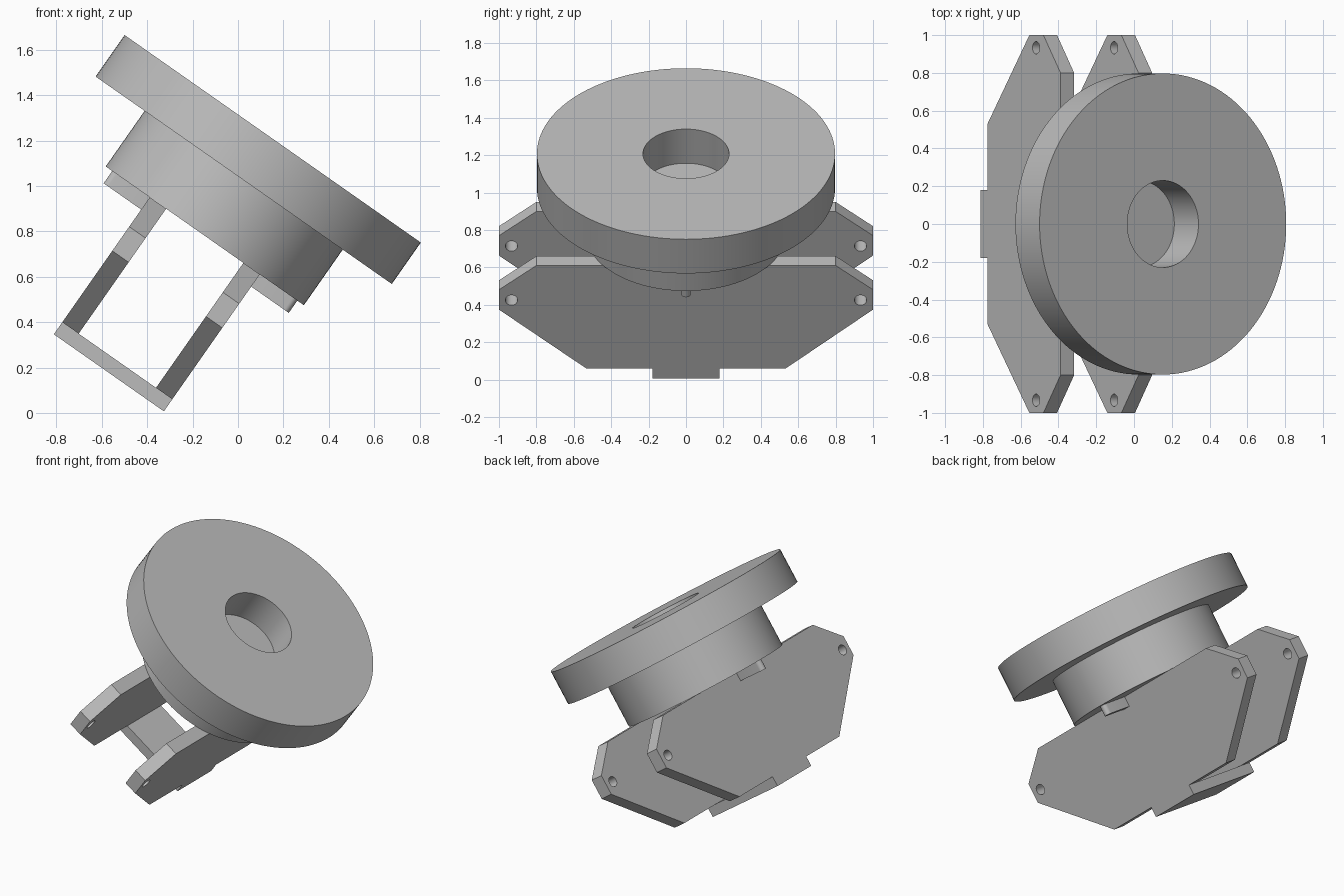
import bpy, bmesh
from math import radians, pi, cos, sin
from mathutils import Matrix, Vector

cube = bpy.data.objects.get("Cube")
if cube:
    bpy.data.objects.remove(cube, do_unlink=True)

# Tilted working frame: local z is the disc axis, origin at the disc's top centre
FRAME = Matrix.Translation((0.153, 0, 1.208)) @ Matrix.Rotation(radians(35), 4, 'Y')

grey = bpy.data.materials.new("plain grey")
grey.use_nodes = True
COLOUR = (0.5, 0.5, 0.5, 1)
grey.diffuse_color = COLOUR
grey.node_tree.nodes["Principled BSDF"].inputs["Base Color"].default_value = COLOUR


def finish(name, bm, smooth=True):
    bmesh.ops.recalc_face_normals(bm, faces=bm.faces)
    mesh = bpy.data.meshes.new(name)
    bm.to_mesh(mesh)
    bm.free()
    obj = bpy.data.objects.new(name, mesh)
    bpy.context.collection.objects.link(obj)
    obj.matrix_world = FRAME
    mesh.materials.append(grey)
    if smooth:
        bpy.ops.object.select_all(action='DESELECT')
        obj.select_set(True)
        bpy.context.view_layer.objects.active = obj
        bpy.ops.object.shade_smooth_by_angle(angle=radians(30))
    return obj


def prism(name, points, depth, smooth=False):
    """Extrude a closed outline of 3D points along a vector."""
    bm = bmesh.new()
    face = bm.faces.new([bm.verts.new(p) for p in points])
    top = bmesh.ops.extrude_face_region(bm, geom=[face])["geom"]
    verts = [v for v in top if isinstance(v, bmesh.types.BMVert)]
    bmesh.ops.translate(bm, verts=verts, vec=Vector(depth))
    return finish(name, bm, smooth)


def turned(name, profile, steps=128):
    """Spin a radius/height profile round the local axis."""
    bm = bmesh.new()
    verts = [bm.verts.new((r, 0, h)) for r, h in profile]
    edges = [bm.edges.new(pair) for pair in zip(verts, verts[1:])]
    bmesh.ops.spin(bm, geom=verts + edges, axis=(0, 0, 1), cent=(0, 0, 0),
                   angle=2 * pi, steps=steps, use_merge=True)
    bmesh.ops.remove_doubles(bm, verts=bm.verts, dist=1e-5)
    return finish(name, bm)


# Disc with a blind bore, stepped down to the hub
DISC, HUB, FOOT = -0.223, -0.522, -1.194
turned("disc_and_hub", [(0, DISC), (0.23, DISC), (0.23, 0), (0.797, 0), (0.797, DISC),
                        (0.533, DISC), (0.533, HUB), (0, HUB)])

# Side plates with a pin hole at each wing tip
INNER, OUTER = 0.208, 0.296
half = [(0.533, FOOT), (1, -0.81), (1, -0.68), (0.8, HUB)]
outline = half + [(-y, h) for y, h in reversed(half)]

bm = bmesh.new()
for side in (-1, 1):
    place = Matrix.Translation((0, side * 0.933, -0.748)) @ Matrix.Rotation(pi / 2, 4, 'Y')
    bmesh.ops.create_cone(bm, cap_ends=True, segments=32, radius1=0.033, radius2=0.033,
                          depth=1, matrix=place)
cutter = finish("pin_hole_cutter", bm)
cutter.hide_render = True

for name, start in (("left_plate", INNER), ("right_plate", -OUTER)):
    plate = prism(name, [(start, y, h) for y, h in outline], (OUTER - INNER, 0, 0))
    cut = plate.modifiers.new("pin holes", 'BOOLEAN')
    cut.operation = 'DIFFERENCE'
    cut.solver = 'EXACT'
    cut.object = cutter
    bpy.context.view_layer.objects.active = plate
    plate.select_set(True)
    bpy.ops.object.modifier_apply(modifier=cut.name)
    bpy.ops.object.select_all(action='DESELECT')
    plate.select_set(True)
    bpy.ops.object.shade_smooth_by_angle(angle=radians(30))
bpy.data.objects.remove(cutter, do_unlink=True)

# Cross bar joining the feet of the plates
prism("cross_bar", [(-OUTER, -0.18, FOOT), (OUTER, -0.18, FOOT),
                    (OUTER, 0.18, FOOT), (-OUTER, 0.18, FOOT)], (0, 0, -0.065))

# Small round-ended keys under the hub, outside each plate
R = 0.025
for name, side in (("left_key", 1), ("right_key", -1)):
    arc = [(0.473 + R * cos(a), R * sin(a)) for a in (pi * (i / 12 - 0.5) for i in range(13))]
    shape = [(OUTER, -R)] + arc + [(OUTER, R)]
    prism(name, [(side * x, y, HUB) for x, y in shape], (0, 0, -0.066), smooth=True)
